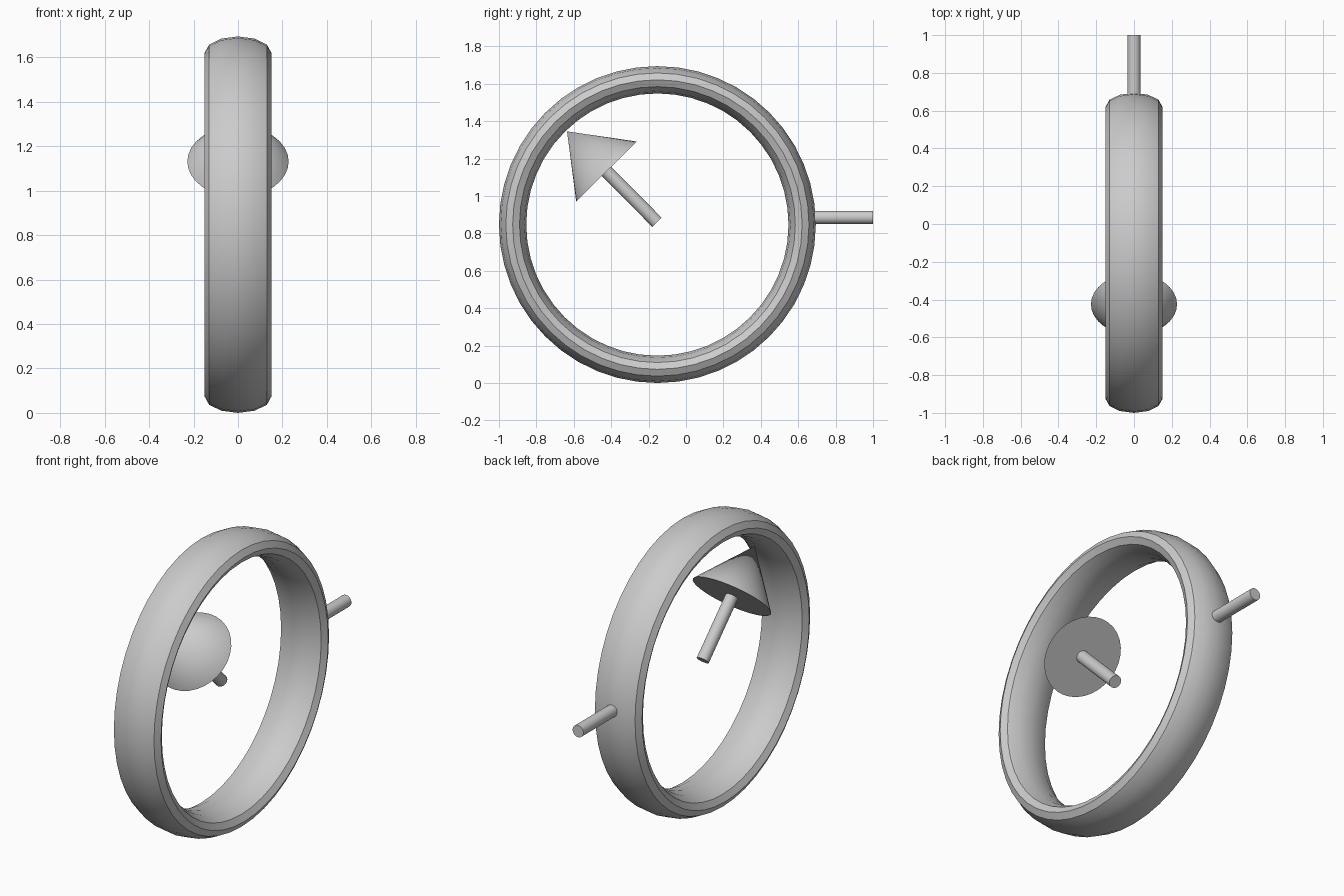
import bpy
import math
from mathutils import Vector

cube = bpy.data.objects.get("Cube")
if cube:
    bpy.data.objects.remove(cube, do_unlink=True)

# Single grey finish
grey = bpy.data.materials.new("plain grey")
grey.use_nodes = True
colour = (0.6, 0.6, 0.6, 1)
grey.diffuse_color = colour
grey.node_tree.nodes["Principled BSDF"].inputs["Base Color"].default_value = colour


def finish(name):
    obj = bpy.context.object
    obj.name = name
    obj.data.materials.append(grey)
    bpy.ops.object.transform_apply(location=False, rotation=True, scale=True)
    bpy.ops.object.shade_smooth_by_angle(angle=math.radians(30))
    return obj


def tapered(name, start, end, r_start, r_end, sides=32):
    """Round solid running from start to end."""
    start, end = Vector(start), Vector(end)
    axis = end - start
    bpy.ops.mesh.primitive_cone_add(
        vertices=sides, radius1=r_start, radius2=r_end, depth=axis.length,
        location=(start + end) / 2,
        rotation=axis.to_track_quat('Z', 'Y').to_euler())
    return finish(name)


# Ring: twelve-sided tube, widened along its axle
RING_Y, RING_Z = -0.153, 0.847
MAJOR, MINOR, HALF_WIDTH = 0.774, 0.073, 0.15
bpy.ops.mesh.primitive_torus_add(
    major_radius=MAJOR, minor_radius=MINOR, major_segments=48, minor_segments=12,
    location=(0, RING_Y, RING_Z), rotation=(0, math.pi / 2, 0))
bpy.context.object.scale.z = HALF_WIDTH / MINOR
finish("ring")

# Peg sticking out of the back of the ring
ROD = 0.035
tapered("back_peg", (0, 0.61, 0.885), (0, 1.0, 0.885), ROD, ROD)

# Arrow pointing forward and up from the ring's middle
neck = (0, -0.425, 1.131)
tapered("arrow_shaft", (0, -0.155, 0.859), neck, ROD, ROD)
tapered("arrow_head", neck, (0, -0.636, 1.345), 0.228, 0)
